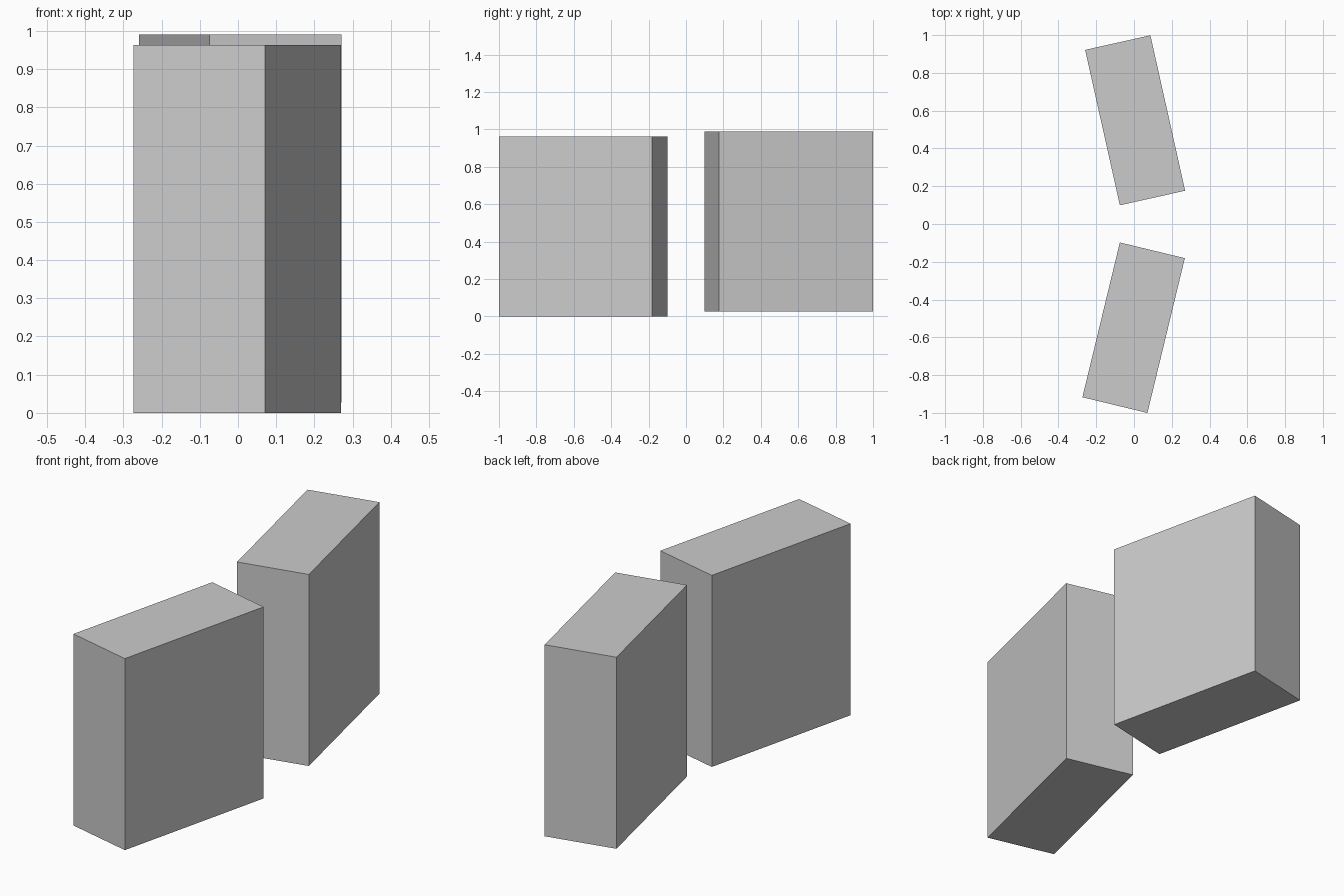
import bpy
from math import radians

if "Cube" in bpy.data.objects:
    bpy.data.objects.remove(bpy.data.objects["Cube"])

SIZE = (0.354, 0.843, 0.963)  # width, length, height of each block


def block(name, x, y, base, angle):
    bpy.ops.mesh.primitive_cube_add(size=1, location=(x, y, base + SIZE[2] / 2),
                                    rotation=(0, 0, radians(angle)))
    ob = bpy.context.object
    ob.name = name
    ob.scale = SIZE
    bpy.ops.object.transform_apply(location=False, rotation=False, scale=True)
    return ob


# Front block standing on the ground, back block slightly raised
block("front_block", -0.002, -0.549, 0.0, -13.6)
block("back_block", 0.006, 0.549, 0.027, 12.6)
